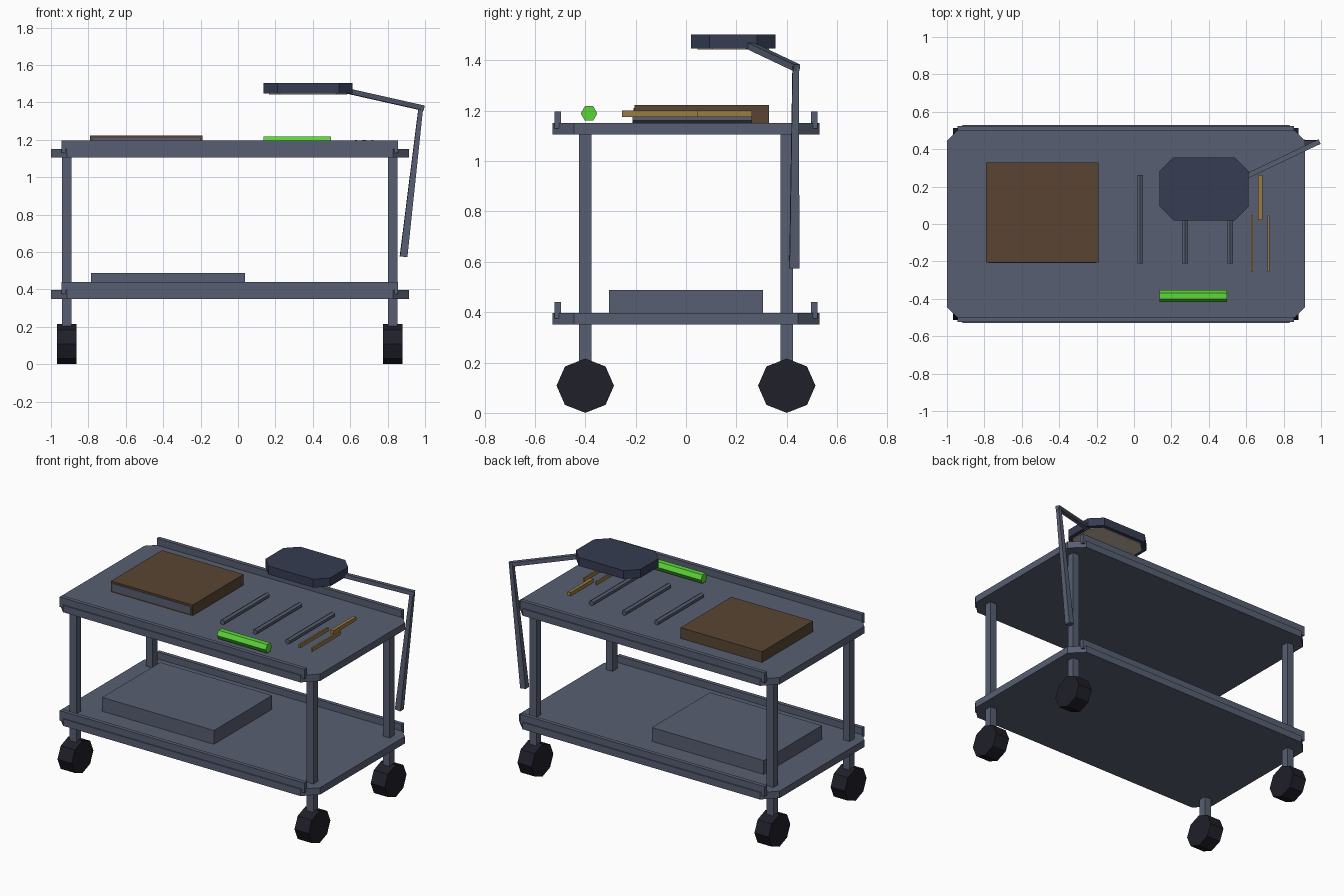
import bpy, bmesh, math
from mathutils import Vector, Matrix

if "Cube" in bpy.data.objects:
    bpy.data.objects.remove(bpy.data.objects["Cube"])


def material(name, r, g, b):
    m = bpy.data.materials.new(name)
    m.use_nodes = True
    m.diffuse_color = (r, g, b, 1)
    m.node_tree.nodes["Principled BSDF"].inputs["Base Color"].default_value = (r, g, b, 1)
    return m


STEEL = material("blue grey steel", 0.098, 0.114, 0.17)
NAVY = material("dark navy", 0.037, 0.045, 0.085)
RUBBER = material("black rubber", 0.014, 0.014, 0.023)
BROWN = material("brown cover", 0.10, 0.06, 0.033)
BRASS = material("brass yellow", 0.32, 0.20, 0.055)
GREEN = material("bright green", 0.107, 0.67, 0.04)
LIGHT = material("warm lamp panel", 0.55, 0.47, 0.37)


def finish(name, bm, mat):
    bmesh.ops.recalc_face_normals(bm, faces=bm.faces)
    me = bpy.data.meshes.new(name)
    bm.to_mesh(me)
    bm.free()
    me.materials.append(mat)
    ob = bpy.data.objects.new(name, me)
    bpy.context.collection.objects.link(ob)
    return ob


def box(name, x, y, z, mat):
    """Box from (low, high) pairs on each axis."""
    bm = bmesh.new()
    bmesh.ops.create_cube(bm, size=1)
    for v in bm.verts:
        v.co = Vector([(a + b) / 2 + c * (b - a) for c, (a, b) in zip(v.co, (x, y, z))])
    return finish(name, bm, mat)


def cut_corner_plate(name, x, y, z, cut, mat):
    """Flat plate with its four upright corners cut off."""
    (x0, x1), (y0, y1) = x, y
    outline = [(x0 + cut, y0), (x1 - cut, y0), (x1, y0 + cut), (x1, y1 - cut),
               (x1 - cut, y1), (x0 + cut, y1), (x0, y1 - cut), (x0, y0 + cut)]
    bm = bmesh.new()
    face = bm.faces.new([bm.verts.new((px, py, z[0])) for px, py in outline])
    up = bmesh.ops.extrude_face_region(bm, geom=[face])
    bmesh.ops.translate(bm, vec=(0, 0, z[1] - z[0]),
                        verts=[g for g in up["geom"] if isinstance(g, bmesh.types.BMVert)])
    return finish(name, bm, mat)


def strut(name, start, end, r0, r1, sides, mat, spin=0.0):
    """Straight prism or taper between two points."""
    start, end = Vector(start), Vector(end)
    axis = end - start
    bm = bmesh.new()
    bmesh.ops.create_cone(bm, cap_ends=True, segments=sides, radius1=r0, radius2=r1,
                          depth=axis.length,
                          matrix=Matrix.Translation((start + end) / 2)
                          @ axis.to_track_quat("Z", "Y").to_matrix().to_4x4()
                          @ Matrix.Rotation(spin, 4, "Z"))
    return finish(name, bm, mat)


# Two shelves, each with a front and a back rail
for level, z in (("lower", 0.35), ("upper", 1.105)):
    cut_corner_plate(level + "_shelf", (-1, 0.915), (-0.53, 0.53), (z, z + 0.046), 0.085, STEEL)
    for side, s in (("front", -1), ("back", 1)):
        box(f"{level}_{side}_rail", (-0.945, 0.855), sorted((s * 0.497, s * 0.523)),
            (z + 0.025, z + 0.091), STEEL)

# Legs and eight-sided wheels
for xn, x in (("right", -0.915), ("left", 0.827)):
    for yn, y in (("front", -0.4), ("back", 0.4)):
        box(f"{yn}_{xn}_leg", (x - 0.025, x + 0.025), (y - 0.025, y + 0.025), (0.12, 1.11), STEEL)
        wheel = strut(f"{yn}_{xn}_wheel", (x - 0.052, 0, 0), (x + 0.052, 0, 0),
                      0.114, 0.114, 8, RUBBER)
        for v in wheel.data.vertices:
            v.co.z *= 0.945
        wheel.location = (0, y, 0.108)

# Storage box on the lower shelf
box("storage_box", (-0.785, 0.037), (-0.305, 0.305), (0.39, 0.488), STEEL)

# Brown case with a grey front panel
box("case", (-0.79, -0.19), (-0.205, 0.33), (1.15, 1.222), BROWN)
box("case_front_panel", (-0.778, -0.202), (-0.209, -0.2), (1.162, 1.21), STEEL)

# Row of hexagonal rods
for i in range(3):
    x = 0.033 + 0.24 * i
    strut(f"rod_{i + 1}", (x, -0.212, 1.17), (x, 0.262, 1.17), 0.018, 0.018, 6, STEEL)

# Green hexagonal canister
strut("canister", (0.137, -0.385, 1.189), (0.496, -0.385, 1.189), 0.033, 0.033, 6, GREEN,
      math.pi / 2)

# Small brass tools
for i, (x, w, y0, y1) in enumerate(((0.63, 0.005, -0.255, 0.045), (0.72, 0.005, -0.255, 0.045),
                                    (0.675, 0.011, 0.022, 0.262))):
    box(f"tool_{i + 1}", (x - w, x + w), (y0, y1), (1.175, 1.2), BRASS)

# Lamp head, lit panel and two-part arm
cut_corner_plate("lamp_head", (0.137, 0.612), (0.02, 0.355), (1.447, 1.503), 0.073, NAVY)
cut_corner_plate("lamp_panel", (0.165, 0.584), (0.045, 0.33), (1.443, 1.449), 0.06, LIGHT)
strut("lamp_lower_arm", (0.885, 0.43, 0.575), (0.978, 0.435, 1.378), 0.028, 0.017, 4, STEEL,
      math.pi / 4)
strut("lamp_upper_arm", (0.99, 0.44, 1.37), (0.59, 0.25, 1.46), 0.019, 0.019, 4, STEEL,
      math.pi / 4)
